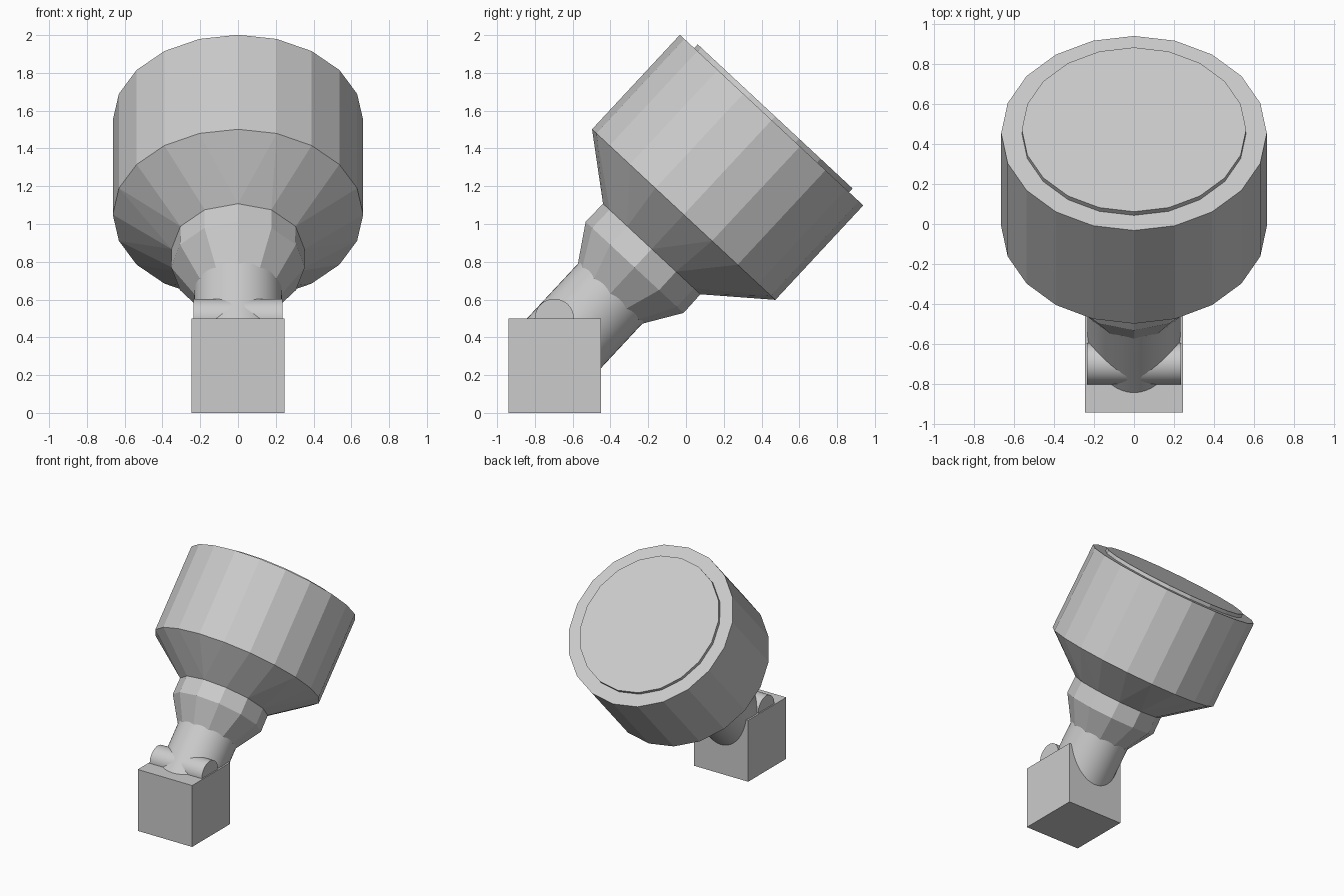
import bpy, bmesh, math
from mathutils import Matrix, Vector

if "Cube" in bpy.data.objects:
    bpy.data.objects.remove(bpy.data.objects["Cube"])

# Tilted lamp axis, measured from the back rim of the head
TILT = math.atan2(0.681, 0.732)
AXIS = Matrix.Translation((0, -0.012, 1.05)) @ Matrix.Rotation(-TILT, 4, 'X')


def finish(name, bm, matrix, smooth=False):
    bmesh.ops.recalc_face_normals(bm, faces=bm.faces)
    mesh = bpy.data.meshes.new(name)
    bm.to_mesh(mesh)
    bm.free()
    obj = bpy.data.objects.new(name, mesh)
    bpy.context.collection.objects.link(obj)
    obj.matrix_world = matrix
    if smooth:
        bpy.context.view_layer.objects.active = obj
        obj.select_set(True)
        bpy.ops.object.shade_smooth_by_angle(angle=math.radians(30))
        obj.select_set(False)
    return obj


def skin(bm, a, b):
    """Join two rings, which may have different vertex counts."""
    n, m, i, j = len(a), len(b), 0, 0
    while i < n or j < m:
        p, q = (i + 1) / n, (j + 1) / m
        va, vb = a[i % n], b[j % m]
        na, nb = a[(i + 1) % n], b[(j + 1) % m]
        if n == m:
            bm.faces.new((va, na, nb, vb))
            i, j = i + 1, j + 1
        elif j >= m or (i < n and p <= q):
            bm.faces.new((va, na, vb))
            i += 1
        else:
            bm.faces.new((va, nb, vb))
            j += 1


def lathe(name, sections, matrix, smooth=False):
    """Capped solid from (height, radius, sides) sections."""
    bm = bmesh.new()
    rings = []
    for h, r, n in sections:
        rings.append([bm.verts.new((r * math.sin(2 * math.pi * k / n),
                                    r * math.cos(2 * math.pi * k / n), h)) for k in range(n)])
    for a, b in zip(rings, rings[1:]):
        skin(bm, a, b)
    bm.faces.new(rings[0])
    bm.faces.new(rings[-1])
    return finish(name, bm, matrix, smooth)


# Faceted head: narrow collar flaring into the wide drum
lathe("lamp_head", [(-0.572, 0.233, 12), (-0.382, 0.354, 12), (-0.249, 0.352, 12),
                    (0.0, 0.663, 20), (0.683, 0.663, 20)], AXIS)

# Raised front lens
lathe("lens", [(0.66, 0.56, 20), (0.71, 0.56, 20)], AXIS)

# Round neck sinking into the base
lathe("neck", [(-1.07, 0.233, 48), (-0.56, 0.233, 48)], AXIS, True)

# Horizontal hinge pin
lathe("hinge_pin", [(-0.235, 0.104, 32), (0.235, 0.104, 32)],
      Matrix.Translation((0, -0.697, 0.5)) @ Matrix.Rotation(math.pi / 2, 4, 'Y'), True)

# Square base block
bm = bmesh.new()
bmesh.ops.create_cube(bm, size=1)
bmesh.ops.scale(bm, vec=Vector((0.49, 0.49, 0.5)), verts=bm.verts)
finish("base_block", bm, Matrix.Translation((0, -0.695, 0.25)))
